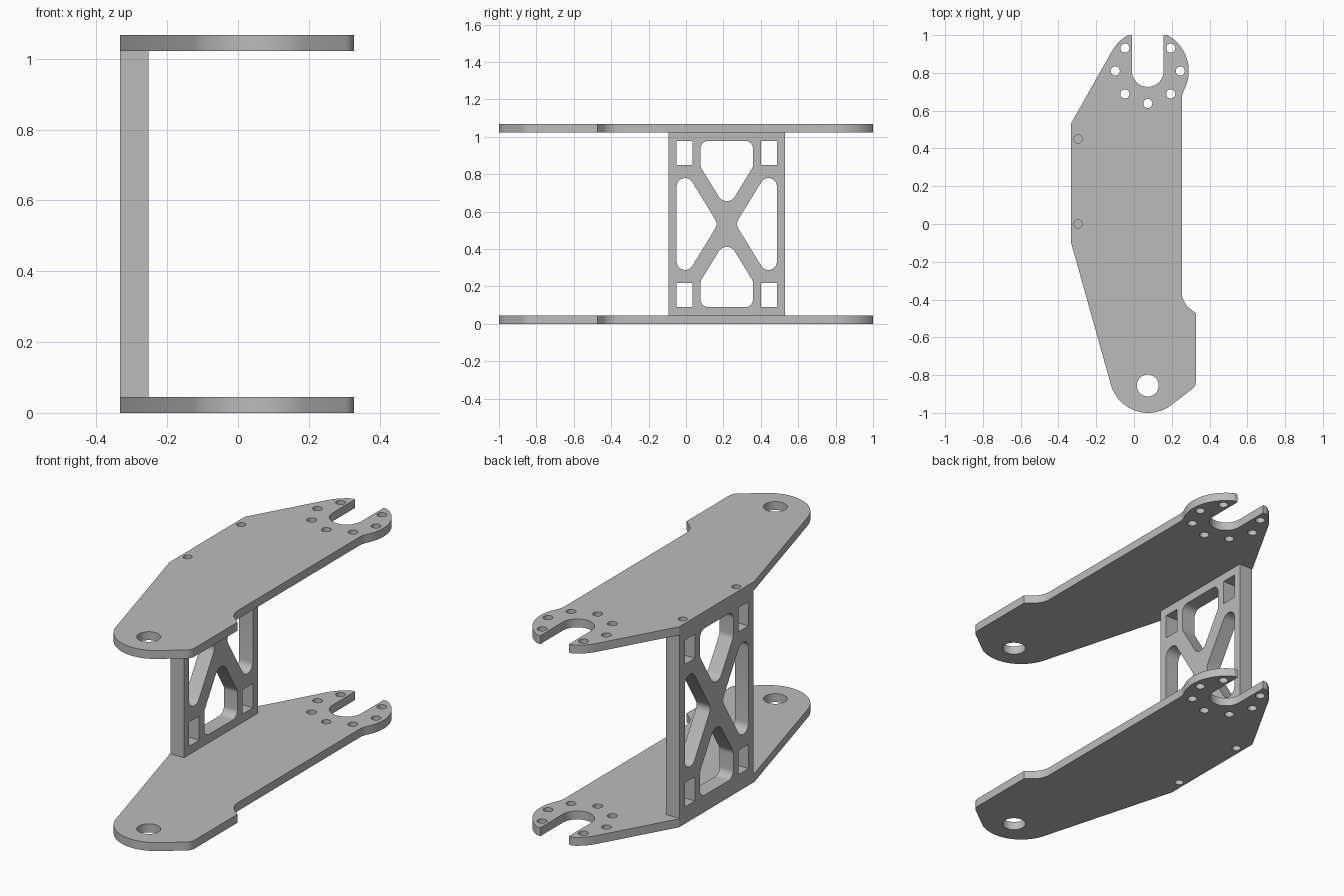
import bpy
import bmesh
from math import cos, sin, tan, radians, pi
from mathutils import Matrix, Vector

cube = bpy.data.objects.get("Cube")
if cube:
    bpy.data.objects.remove(cube, do_unlink=True)

grey = bpy.data.materials.new("plain grey")
grey.use_nodes = True
colour = (0.5, 0.5, 0.5, 1)
grey.diffuse_color = colour
grey.node_tree.nodes["Principled BSDF"].inputs["Base Color"].default_value = colour


def arc(centre, radius, start, end, steps=16):
    """Points along an arc, angles in degrees."""
    angles = [radians(start + (end - start) * i / steps) for i in range(steps + 1)]
    return [(centre[0] + radius * cos(a), centre[1] + radius * sin(a)) for a in angles]


def circle(centre, radius, steps=24):
    return arc(centre, radius, 0, 360, steps)[:-1]


def rounded(corners, radii, steps=10):
    """Polygon with each corner filleted by its own radius."""
    points = []
    for i, radius in enumerate(radii):
        corner = Vector(corners[i])
        a = (Vector(corners[i - 1]) - corner).normalized()
        b = (Vector(corners[(i + 1) % len(corners)]) - corner).normalized()
        half = a.angle(b) / 2
        centre = corner + (a + b).normalized() * radius / sin(half)
        first = corner + a * radius / tan(half) - centre
        turn = (pi - 2 * half) * (1 if a.x * b.y - a.y * b.x < 0 else -1)
        for k in range(steps + 1):
            p = centre + Matrix.Rotation(turn * k / steps, 2) @ first
            points.append((p.x, p.y))
    return points


def slab(name, loops, thickness, matrix):
    """Fill an outline with holes, give it thickness and place it."""
    bm = bmesh.new()
    for loop in loops:
        verts = [bm.verts.new((x, y, 0)) for x, y in loop]
        for i, v in enumerate(verts):
            bm.edges.new((verts[i - 1], v))
    bmesh.ops.triangle_fill(bm, use_beauty=True, edges=bm.edges[:], normal=(0, 0, 1))
    top = bmesh.ops.extrude_face_region(bm, geom=bm.faces[:], use_keep_orig=True)
    moved = [g for g in top["geom"] if isinstance(g, bmesh.types.BMVert)]
    bmesh.ops.translate(bm, vec=(0, 0, thickness), verts=moved)
    bmesh.ops.recalc_face_normals(bm, faces=bm.faces[:])
    bmesh.ops.transform(bm, matrix=matrix, verts=bm.verts[:])
    mesh = bpy.data.meshes.new(name)
    bm.to_mesh(mesh)
    bm.free()
    mesh.materials.append(grey)
    obj = bpy.data.objects.new(name, mesh)
    bpy.context.collection.objects.link(obj)
    bpy.ops.object.select_all(action="DESELECT")
    bpy.context.view_layer.objects.active = obj
    obj.select_set(True)
    bpy.ops.object.shade_smooth_by_angle(angle=radians(25))


# Arm plate outline, counter-clockwise from the right prong of the fork
fork, pivot = (0.073, 0.81), (0.073, -0.855)
prong = 61
plate = [(fork[0] - 0.084, 1.0)]
plate += arc(fork, 0.084, 180, 360)
plate += [(fork[0] + 0.084, 1.0)]
plate += arc(fork, 0.217, prong, -28)
plate += arc((0.353, 0.661), 0.1, 152, 180, 8)[1:]
plate += arc((0.363, -0.36), 0.11, 180, 230, 8)
plate += [(0.328, -0.473)]
plate += arc((0.273, -0.832), 0.055, 0, -58, 6)
plate += arc((0.075, -0.795), 0.205, -58, -164.7, 24)
plate += [(-0.333, -0.1), (-0.333, 0.533)]
plate += arc(fork, 0.217, 150, 180 - prong, 8)

# Pivot hole, ring of fork bolt holes, and two panel screw holes
holes = [circle(pivot, 0.058, 40)]
for step in range(7):
    a = radians(135 + 45 * step)
    holes.append(circle((fork[0] + 0.172 * cos(a), fork[1] + 0.172 * sin(a)), 0.024))
holes += [circle((-0.296, y), 0.022) for y in (0, 0.45)]

thick, height = 0.045, 1.067
slab("lower_plate", [plate] + holes, thick, Matrix.Identity(4))
slab("upper_plate", [plate] + holes, thick, Matrix.Translation((0, 0, height - thick)))

# Cross-braced panel, drawn around its own centre in the y-z plane
half_w, half_h = 0.311, height / 2 - thick
panel = [[(-half_w, -half_h), (half_w, -half_h), (half_w, half_h), (-half_w, half_h)]]
slope, top = 1.63, 0.444
side, out = 0.14, 0.268
tip_v, tip_h = 0.0766, 0.047
shoulder = tip_v + side * slope
reach = (out - tip_h) * slope
for s in (-1, 1):
    # Openings above and below the crossing
    panel.append(rounded([(0, s * tip_v), (side, s * shoulder), (side, s * top),
                          (-side, s * top), (-side, s * shoulder)],
                         [0.05, 0.045, 0.04, 0.04, 0.045]))
    # Openings on either side of the crossing
    panel.append(rounded([(s * tip_h, 0), (s * out, reach), (s * out, -reach)], [0.045] * 3))
    # Square corner windows
    for t in (-1, 1):
        panel.append([(s * u, t * v) for u, v in
                      ((0.183, 0.315), (out, 0.315), (out, top), (0.183, top))])

# Local x, y, z become world y, z, x
turn = Matrix(((0, 0, 1, 0), (1, 0, 0, 0), (0, 1, 0, 0), (0, 0, 0, 1)))
slab("braced_panel", panel, 0.08, Matrix.Translation((-0.333, 0.218, height / 2)) @ turn)
